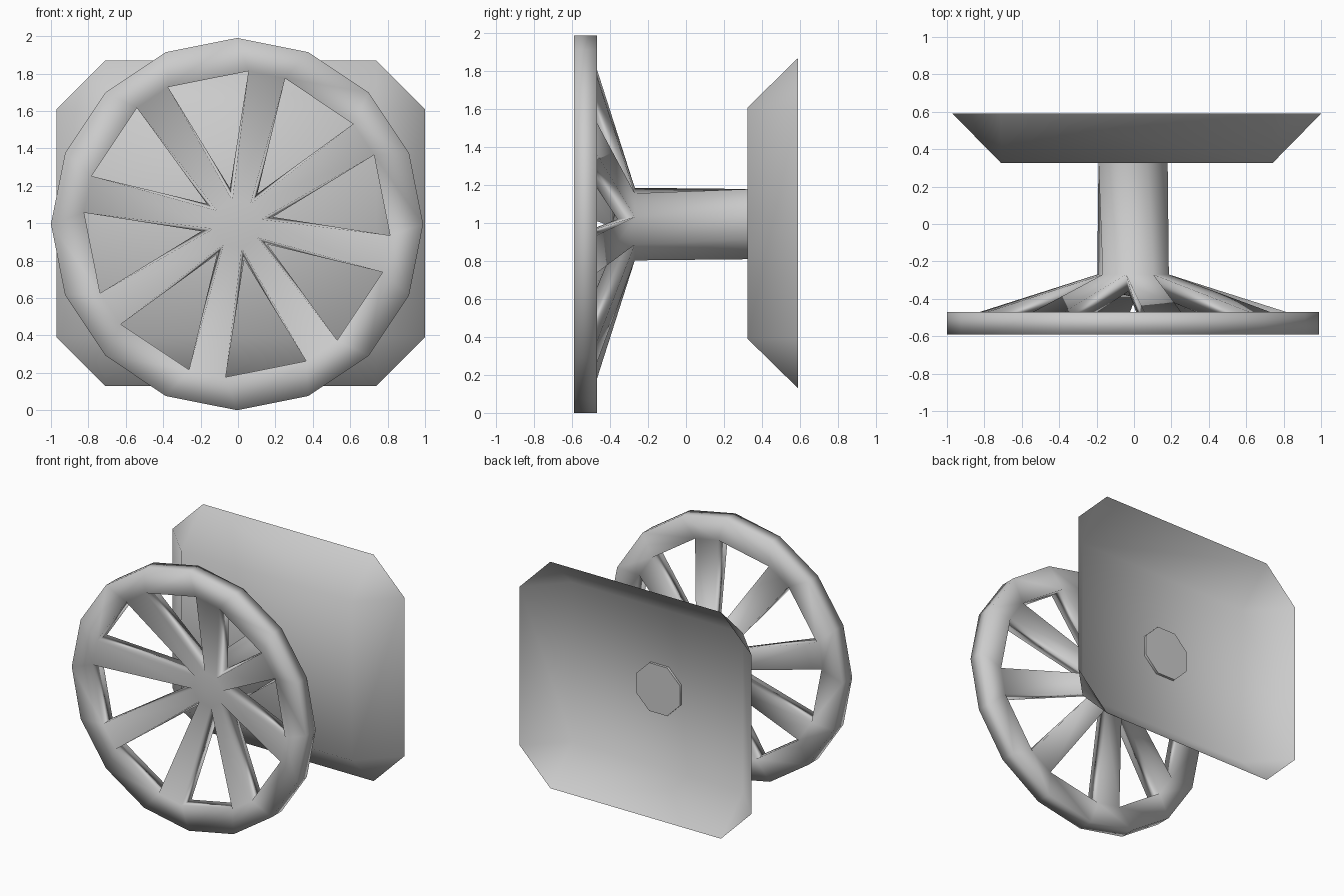
import bpy, bmesh, math

if "Cube" in bpy.data.objects:
    bpy.data.objects.remove(bpy.data.objects["Cube"])

grey = bpy.data.materials.new("grey_metal")
grey.diffuse_color = (0.6, 0.6, 0.6, 1)
grey.use_nodes = True
grey.node_tree.nodes["Principled BSDF"].inputs["Base Color"].default_value = grey.diffuse_color


def finish(bm, name, solid):
    if solid:
        bmesh.ops.recalc_face_normals(bm, faces=bm.faces)
    mesh = bpy.data.meshes.new(name)
    bm.to_mesh(mesh)
    bm.free()
    mesh.materials.append(grey)
    for p in mesh.polygons:
        p.use_smooth = True
    obj = bpy.data.objects.new(name, mesh)
    bpy.context.collection.objects.link(obj)
    return obj


def loop(bm, angles, r, y, cx=-0.005, cz=0.995):
    """Closed loop of points around the y axis."""
    return [bm.verts.new((cx + r * math.cos(math.radians(a)), y,
                          cz + r * math.sin(math.radians(a)))) for a in angles]


def bridge(bm, a, b, skip=()):
    n = len(a)
    for i in range(n):
        if i not in skip:
            j = (i + 1) % n
            bm.faces.new((a[i], a[j], b[j], b[i]))


# handwheel: 16-sided rim, eight tapered spokes, hub and shaft in one surface
bm = bmesh.new()
outer = [22.5 * i for i in range(16)]
# inner points pulled together in pairs so each spoke root is 14 degrees wide
inner = [11.25 + 45 * k + s * 15.5 for k in range(8) for s in (-1, 1)]
of, ob = loop(bm, outer, 0.995, -0.59), loop(bm, outer, 0.995, -0.47)
nf, nb = loop(bm, inner, 0.82, -0.59), loop(bm, inner, 0.82, -0.47)
bridge(bm, of, ob)
bridge(bm, of, nf)
bridge(bm, ob, nb)
bridge(bm, nf, nb, skip=range(1, 16, 2))

hub = [11.25 + 45 * k for k in range(8)]
hf, hb = loop(bm, hub, 0.13, -0.36), loop(bm, hub, 0.195, -0.27)
for k in range(8):
    a, b, m = 2 * k + 1, (2 * k + 2) % 16, (k + 1) % 8
    bm.faces.new((nf[a], nf[b], hf[m], hf[k]))   # spoke front
    bm.faces.new((nb[a], nb[b], hb[m], hb[k]))   # spoke back
    bm.faces.new((nf[a], nb[a], hb[k], hf[k]))   # spoke sides
    bm.faces.new((nf[b], nb[b], hb[m], hf[m]))

# domed hub cap
tip = bm.verts.new((-0.005, -0.39, 0.995))
for k in range(8):
    bm.faces.new((hf[k], hf[(k + 1) % 8], tip))

# slightly twisted eight-sided shaft, ending just behind the plate
end = loop(bm, [a + 11.25 for a in hub], 0.2, 0.345)
bridge(bm, hb, end)
cap = loop(bm, [a + 11.25 for a in hub], 0.2, 0.345)
bm.faces.new(cap)
bmesh.ops.recalc_face_normals(bm, faces=bm.faces)
cap_face = cap[0].link_faces[0]
if cap_face.normal.y < 0:
    cap_face.normal_flip()
finish(bm, "handwheel_and_shaft", False)

# shallow open pan with sloped flanges and cut corners
bm = bmesh.new()
CX, X0, X1, Z0, Z1 = 0.015, 0.725, 0.985, 0.61, 0.87
corners = [(1, 1), (-1, 1), (-1, -1), (1, -1)]
floor, rim = [], []
for i, (sx, sz) in enumerate(corners):
    floor.append(bm.verts.new((CX + sx * X0, 0.325, 1 + sz * Z0)))
    side = bm.verts.new((CX + sx * X1, 0.59, 1 + sz * Z0))
    top = bm.verts.new((CX + sx * X0, 0.59, 1 + sz * Z1))
    rim.append((side, top) if i % 2 == 0 else (top, side))
bm.faces.new(floor)
for i in range(4):
    j = (i + 1) % 4
    bm.faces.new((floor[i], rim[i][0], rim[i][1]))
    bm.faces.new((floor[i], rim[i][1], rim[j][0], floor[j]))
bmesh.ops.recalc_face_normals(bm, faces=bm.faces)
bm.faces.ensure_lookup_table()
if bm.faces[0].normal.y > 0:
    bmesh.ops.reverse_faces(bm, faces=bm.faces)
finish(bm, "mounting_plate", False)
